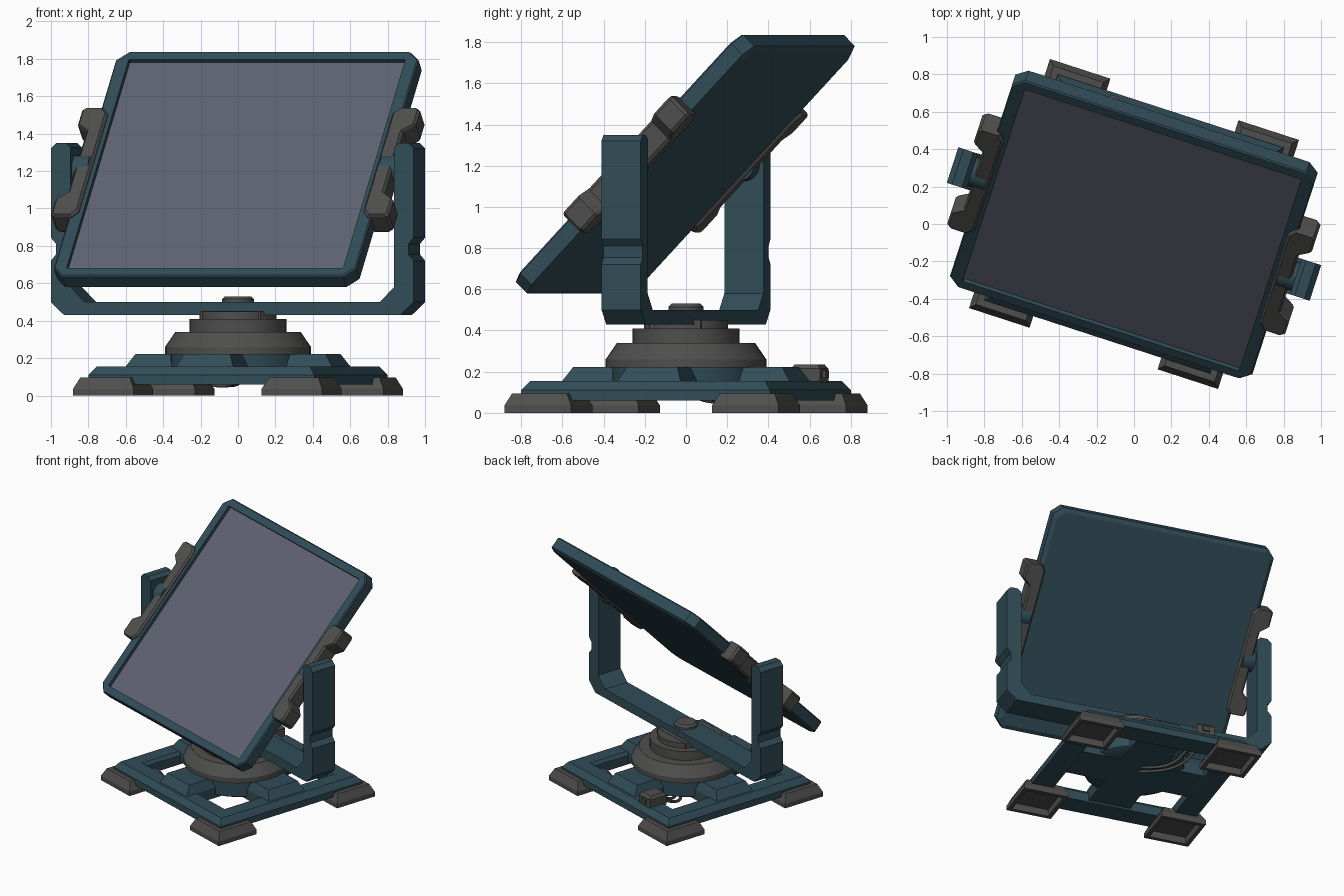
import bpy, bmesh, math
from mathutils import Matrix, Vector

if "Cube" in bpy.data.objects:
    bpy.data.objects.remove(bpy.data.objects["Cube"])

TURN = Matrix.Rotation(math.radians(-18), 4, 'Z')          # whole model is turned
PANEL = TURN @ Matrix.Translation((0, 0, 1.205)) @ Matrix.Rotation(math.radians(46), 4, 'X')


def material(name, rgb):
    m = bpy.data.materials.new(name)
    m.diffuse_color = (*rgb, 1)
    m.use_nodes = True
    m.node_tree.nodes["Principled BSDF"].inputs["Base Color"].default_value = m.diffuse_color
    return m


TEAL = material("teal_paint", (0.03, 0.073, 0.095))
GREY = material("dark_grey", (0.078, 0.077, 0.075))
GLASS = material("blue_grey_glass", (0.115, 0.122, 0.165))


def finish(name, bm, mat, matrix=TURN, smooth=False):
    bmesh.ops.recalc_face_normals(bm, faces=bm.faces)
    bm.transform(matrix)
    me = bpy.data.meshes.new(name)
    bm.to_mesh(me)
    bm.free()
    me.materials.append(mat)
    ob = bpy.data.objects.new(name, me)
    bpy.context.collection.objects.link(ob)
    if smooth:
        bpy.ops.object.select_all(action='DESELECT')
        bpy.context.view_layer.objects.active = ob
        ob.select_set(True)
        bpy.ops.object.shade_smooth_by_angle(angle=math.radians(30))
    return ob


def loft(loops, closed=False):
    """Skin between equal loops; cap the ends, or join last to first."""
    bm = bmesh.new()
    rows = [[bm.verts.new(p) for p in lp] for lp in loops]
    n = len(rows[0])
    pairs = list(zip(rows, rows[1:])) + ([(rows[-1], rows[0])] if closed else [])
    for a, b in pairs:
        for i in range(n):
            j = (i + 1) % n
            bm.faces.new((a[i], a[j], b[j], b[i]))
    if not closed:
        bm.faces.new(rows[0])
        bm.faces.new(rows[-1])
    return bm


def rect(hx, hy, z, cx=0, cy=0):
    return [(cx + sx * hx, cy + sy * hy, z) for sx, sy in ((-1, -1), (1, -1), (1, 1), (-1, 1))]


def octagon(hx, hy, c, z):
    q = [(hx, hy - c), (hx - c, hy)]
    pts = q + [(-x, y) for x, y in q[::-1]]
    pts += [(-x, -y) for x, y in pts]
    return [(x, y, z) for x, y in pts]


def lathe(name, profile, mat, matrix=TURN, n=40):
    loops = [[(r * math.cos(2 * math.pi * i / n), r * math.sin(2 * math.pi * i / n), z)
              for i in range(n)] for r, z in profile]
    return finish(name, loft(loops), mat, matrix, True)


# Base: square ring with chamfered top
finish("base_ring", loft([rect(h, h, z) for h, z in
       ((0.635, 0.06), (0.635, 0.11), (0.60, 0.155), (0.49, 0.155), (0.47, 0.13), (0.47, 0.06))],
       closed=True), TEAL)

# Base: four tapered arms from hub to ring
for k in range(4):
    bm = loft([rect(0.29, 0.16, 0.075, 0.29), rect(0.29, 0.16, 0.155, 0.29),
               rect(0.267, 0.13, 0.222, 0.267)])
    finish(f"base_arm_{k + 1}", bm, TEAL, TURN @ Matrix.Rotation(k * math.pi / 2, 4, 'Z'))
lathe("base_hub", [(0.32, 0.08), (0.36, 0.10), (0.36, 0.222)], TEAL)

# Feet: hollow tapered blocks under the ring corners
k = 0
for sx in (-1, 1):
    for sy in (-1, 1):
        k += 1
        c = (sx * 0.53, sy * 0.53)
        finish(f"foot_{k}", loft([rect(h, h, z, *c) for h, z in
               ((0.135, 0.05), (0.14, 0.0), (0.17, 0.0), (0.17, 0.035), (0.14, 0.095))]), GREY)

# Turntable, hub plate and centre bolt
lathe("turntable", [(0.39, 0.22), (0.39, 0.26), (0.335, 0.34), (0.26, 0.34),
                    (0.26, 0.41), (0.205, 0.41), (0.205, 0.45)], GREY)
finish("yoke_seat_plate", loft([rect(0.17, 0.13, 0.41), rect(0.17, 0.13, 0.452)]), GREY)
lathe("centre_bolt", [(0.085, 0.49), (0.085, 0.515), (0.07, 0.53)], GREY)

# Yoke: U-shaped profile, notched on the outside
half = [(0.945, 0.43), (1.02, 0.50), (1.02, 0.72), (0.99, 0.755), (0.99, 0.81), (1.02, 0.845),
        (1.02, 1.32), (0.99, 1.35), (0.935, 1.35), (0.91, 1.325), (0.91, 0.58), (0.83, 0.50)]
prof = half + [(-x, z) for x, z in half[::-1]]
finish("yoke", loft([[(x, y, z) for x, z in prof] for y in (-0.1, 0.1)]), TEAL)

# Panel frame with recessed opening, and the glass
finish("panel_frame", loft([octagon(*a) for a in (
    (0.82, 0.805, 0.05, -0.05), (0.85, 0.835, 0.06, -0.035), (0.85, 0.835, 0.06, 0.042),
    (0.843, 0.828, 0.058, 0.05), (0.777, 0.775, 0.004, 0.05), (0.777, 0.775, 0.004, 0.022))]),
    TEAL, PANEL)
finish("panel_glass", loft([rect(0.776, 0.774, z) for z in (0.022, 0.027)]), GLASS, PANEL)

# Side clamps with end lugs, and the tilt axles
cl = [(0.89, 0.23), (0.95, 0.28), (0.95, 0.385), (0.935, 0.40), (0.83, 0.40), (0.80, 0.36)]
cl = [(u, -v) for u, v in cl[::-1]] + cl
for s, side in ((-1, "left"), (1, "right")):
    loops = []
    for n, k in ((-0.065, 0.012), (-0.05, 0), (0.055, 0), (0.07, 0.012)):
        loops.append([(s * (u + (k if u < 0.86 else -k)), v * (1 - k), n) for u, v in cl])
    finish(f"clamp_{side}", loft(loops), GREY, PANEL)
    axle = PANEL @ Matrix.Rotation(s * math.pi / 2, 4, 'Y')
    lathe(f"axle_{side}", [(0.08, 0.82), (0.08, 0.93)], TEAL, axle, 24)

# Connector box on the rear beam, with a socket recess and raised lid
bm = loft([rect(h, w, z, -0.31, 0.53) for h, w, z in
           ((0.065, 0.075, 0.14), (0.065, 0.075, 0.215), (0.05, 0.06, 0.235))])
finish("connector_box", bm, GREY)
finish("connector_socket", loft([rect(0.025, 0.02, z, -0.31, 0.60) for z in (0.17, 0.205)]), GREY)

# Two cables looping from the box under the hub
for k, dx in enumerate((-0.03, 0.03)):
    cu = bpy.data.curves.new(f"cable_{k + 1}", 'CURVE')
    cu.dimensions = '3D'
    cu.bevel_depth = 0.011
    cu.bevel_resolution = 2
    cu.resolution_u = 8
    sp = cu.splines.new('BEZIER')
    pts = [(-0.31 + dx, 0.47, 0.18), (-0.28 + dx, 0.38, 0.12),
           (-0.22 + dx, 0.25, 0.07), (-0.06, 0.12 + dx, 0.06), (0.0, 0.05 + dx, 0.09)]
    sp.bezier_points.add(len(pts) - 1)
    for bp, p in zip(sp.bezier_points, pts):
        bp.co = TURN @ Vector(p)
        bp.handle_left_type = bp.handle_right_type = 'AUTO'
    cu.materials.append(GREY)
    bpy.context.collection.objects.link(bpy.data.objects.new(f"cable_{k + 1}", cu))
